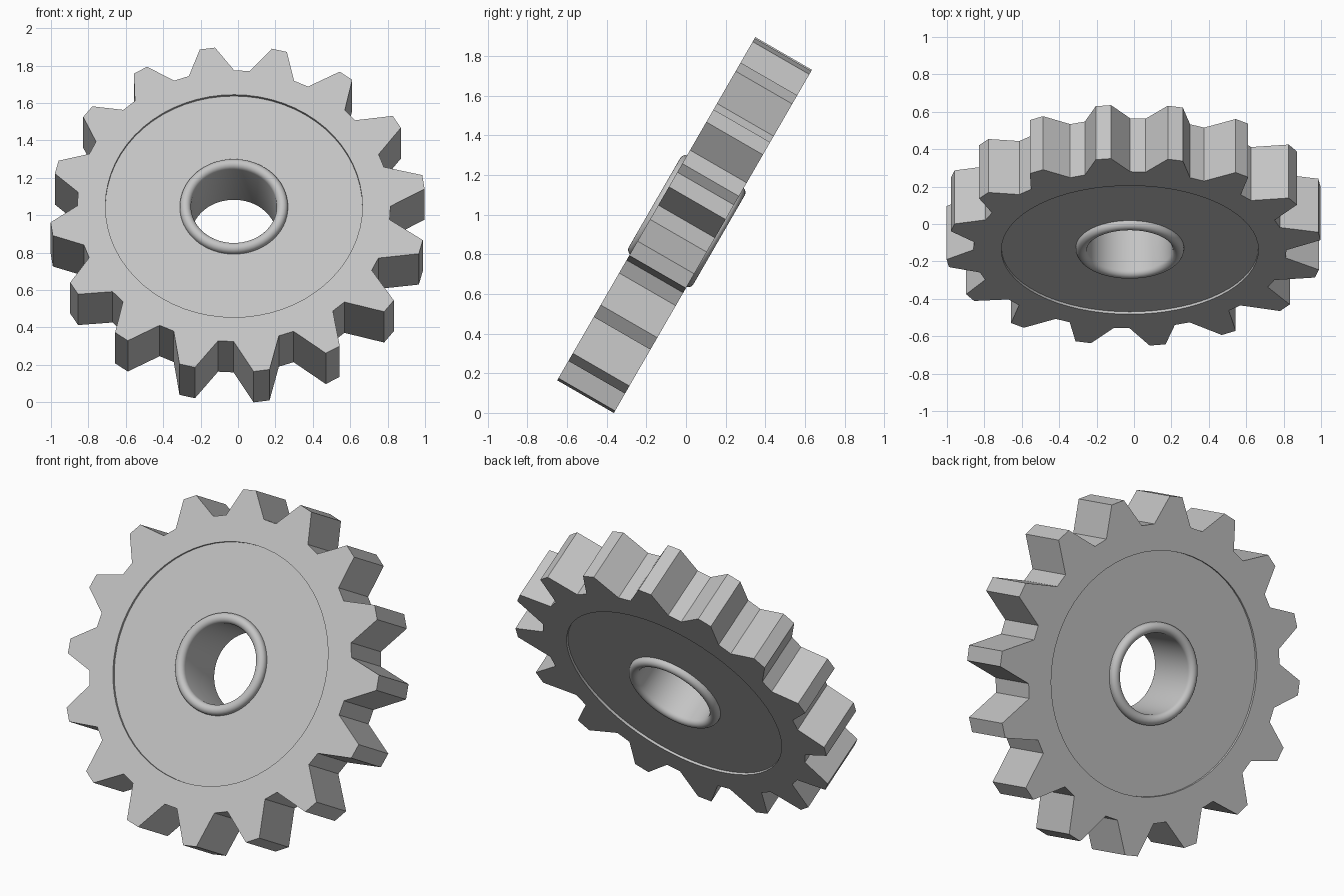
import bpy
import bmesh
from math import sin, cos, pi, radians
from mathutils import Vector

TEETH = 16
SEGS = TEETH * 4
HALF = 0.165          # half thickness of the gear
PHASE = -8.3          # direction of the first tooth, degrees from the top

old = bpy.data.objects.get("Cube")
if old:
    bpy.data.objects.remove(old, do_unlink=True)

steel = bpy.data.materials.new("plain_grey")
steel.use_nodes = True
grey = (0.55, 0.55, 0.55, 1)
steel.diffuse_color = grey
steel.node_tree.nodes["Principled BSDF"].inputs["Base Color"].default_value = grey


def circle(radius, y):
    """Ring of points around the gear's axis."""
    angles = [radians(PHASE) + 2 * pi * (i - 0.5) / SEGS for i in range(SEGS)]
    return [Vector((radius * sin(a), y, radius * cos(a))) for a in angles]


def toothed(y):
    """Ring of tooth tips and valleys; the tips run slightly off centre."""
    points = []
    for tooth in range(TEETH):
        middle = PHASE + 360 * tooth / TEETH
        tip = 1.005 + 0.03 * cos(radians(middle - 130))
        for offset, r in ((-2.4, tip), (2.4, tip), (8.4, 0.837), (14.1, 0.837)):
            a = radians(middle + offset)
            points.append(Vector((r * sin(a), y, r * cos(a))))
    return points


def loft(name, rings):
    """Join the rings in order, and the last to the first, into a closed solid."""
    bm = bmesh.new()
    loops = [[bm.verts.new(p) for p in ring] for ring in rings]
    for a, b in zip(loops, loops[1:] + loops[:1]):
        for i in range(SEGS):
            j = (i + 1) % SEGS
            bm.faces.new((a[i], a[j], b[j], b[i]))
    bmesh.ops.recalc_face_normals(bm, faces=bm.faces)
    mesh = bpy.data.meshes.new(name)
    bm.to_mesh(mesh)
    bm.free()
    mesh.materials.append(steel)
    obj = bpy.data.objects.new(name, mesh)
    bpy.context.collection.objects.link(obj)
    # Lean the gear back
    obj.location = (-0.022, 0.004, 0.967)
    obj.rotation_euler.x = radians(-30)
    bpy.ops.object.select_all(action="DESELECT")
    obj.select_set(True)
    bpy.context.view_layer.objects.active = obj
    bpy.ops.object.shade_smooth_by_angle(angle=radians(30))
    return obj


# Toothed body with a shallow round recess on both faces
floor = HALF - 0.015
half_body = [(0.687, HALF), (0.687, floor), (0.255, floor)]
front = [circle(r, -y) for r, y in half_body]
back = [circle(r, y) for r, y in reversed(half_body)]
loft("gear_body", [toothed(-HALF)] + front + back + [toothed(HALF)])

# Bore sleeve with a rounded lip at each end
lip = [(0.259 + 0.03 * cos(pi * i / 10), 0.158 + 0.03 * sin(pi * i / 10))
       for i in range(11)]
sleeve = [circle(r, -y) for r, y in lip]
sleeve += [circle(r, y) for r, y in reversed(lip)]
loft("bore_sleeve", sleeve)
